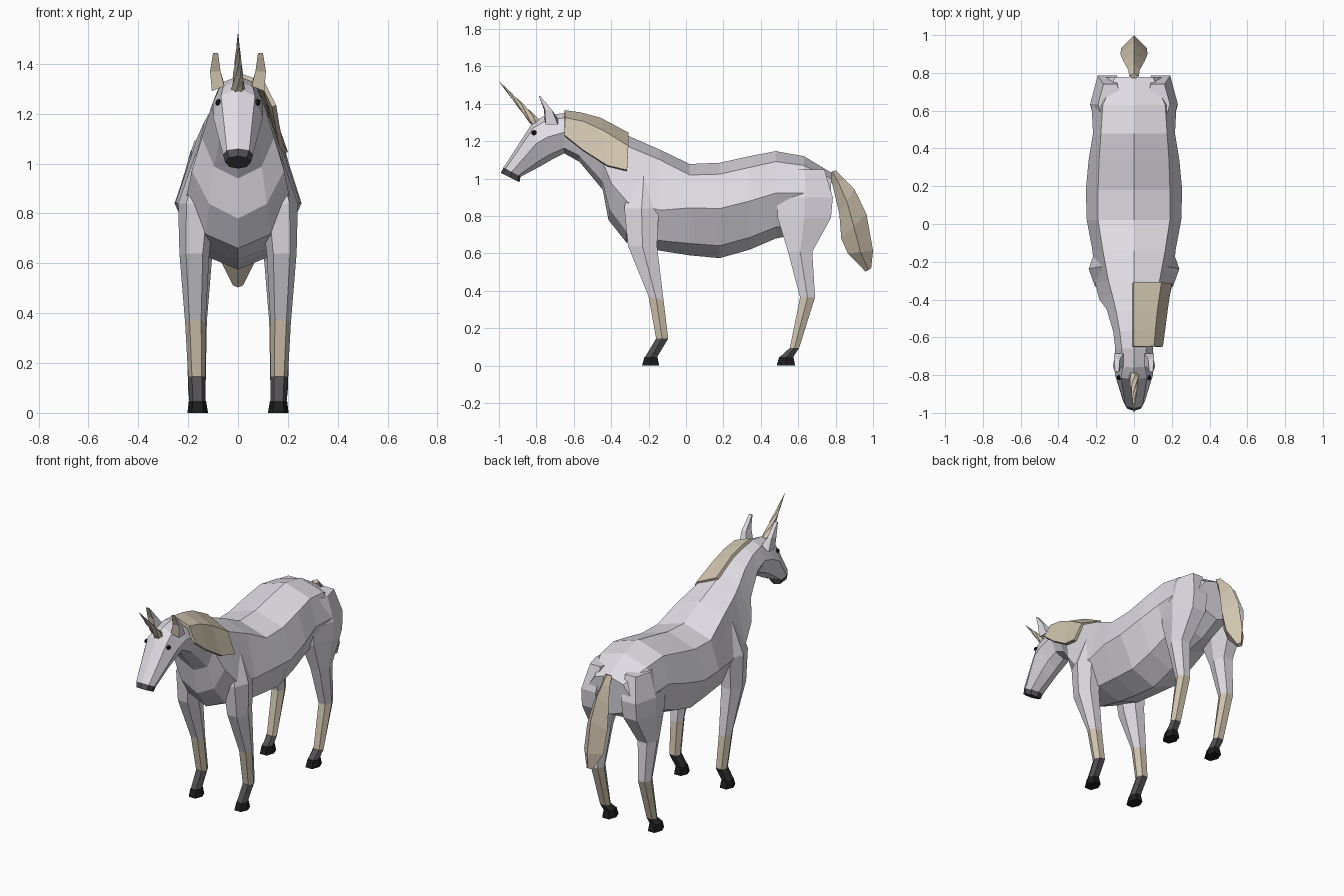
import bpy, bmesh, math
from mathutils import Vector


def material(name, rgb):
    m = bpy.data.materials.new(name)
    m.diffuse_color = (*rgb, 1)
    return m


WHITE = material("white coat", (0.74, 0.72, 0.77))
BEIGE = material("beige hair", (0.64, 0.56, 0.43))
GREY = material("dark grey skin", (0.085, 0.08, 0.085))
BLACK = material("black hoof", (0.012, 0.012, 0.013))


def finish(name, bm, mats):
    bmesh.ops.recalc_face_normals(bm, faces=bm.faces[:])
    me = bpy.data.meshes.new(name)
    bm.to_mesh(me)
    bm.free()
    for m in mats:
        me.materials.append(m)
    ob = bpy.data.objects.new(name, me)
    bpy.context.scene.collection.objects.link(ob)
    return ob


def loft(name, rings, mats, segment_mats=None):
    """Skin a list of equal-sized rings; segment_mats gives a slot per segment."""
    bm = bmesh.new()
    idx = segment_mats or [0] * (len(rings) - 1)
    vs = [[bm.verts.new(p) for p in r] for r in rings]
    n = len(rings[0])
    for k in range(len(vs) - 1):
        for i in range(n):
            j = (i + 1) % n
            bm.faces.new((vs[k][i], vs[k][j], vs[k + 1][j], vs[k + 1][i])).material_index = idx[k]
    bm.faces.new(vs[0]).material_index = idx[0]
    bm.faces.new(vs[-1]).material_index = idx[-1]
    return finish(name, bm, mats)


def body_ring(ty, tz, by, bz, u, m, l, tu=0.12, tm=0.48, tl=0.87):
    """Eight-sided section from a spine point to a belly point."""
    def at(x, t):
        return (x, ty + (by - ty) * t, tz + (bz - tz) * t)
    return [at(0, 0), at(u, tu), at(m, tm), at(l, tl), at(0, 1), at(-l, tl), at(-m, tm), at(-u, tu)]


# Body, neck and head: one skin from rump to muzzle
body = [
    body_ring(0.78, 1.03, 0.765, 0.78, 0.10, 0.165, 0.09),
    body_ring(0.63, 1.12, 0.63, 0.71, 0.165, 0.225, 0.13),
    body_ring(0.48, 1.147, 0.48, 0.68, 0.175, 0.217, 0.15),
    body_ring(0.34, 1.12, 0.34, 0.62, 0.185, 0.24, 0.155),
    body_ring(0.18, 1.085, 0.18, 0.575, 0.19, 0.255, 0.16),
    body_ring(0.02, 1.078, 0.02, 0.59, 0.19, 0.25, 0.155),
    body_ring(-0.14, 1.155, -0.14, 0.615, 0.165, 0.22, 0.15, 0.1, 0.6, 0.9),
    body_ring(-0.30, 1.225, -0.32, 0.66, 0.135, 0.205, 0.13, 0.1, 0.62, 0.9),
    body_ring(-0.37, 1.26, -0.415, 0.78, 0.115, 0.185, 0.115, 0.12, 0.6, 0.88),
    body_ring(-0.46, 1.305, -0.445, 0.94, 0.095, 0.145, 0.095, 0.12, 0.55, 0.87),
    body_ring(-0.57, 1.34, -0.57, 1.09, 0.075, 0.11, 0.07),
    body_ring(-0.66, 1.35, -0.65, 1.135, 0.065, 0.10, 0.06),
    body_ring(-0.76, 1.335, -0.72, 1.10, 0.06, 0.10, 0.06),
    body_ring(-0.82, 1.30, -0.78, 1.065, 0.068, 0.10, 0.055),
    body_ring(-0.975, 1.06, -0.885, 1.01, 0.045, 0.06, 0.045),
    body_ring(-0.99, 1.03, -0.89, 0.98, 0.035, 0.052, 0.035),
]
loft("body_and_head", body, [WHITE, GREY], [0] * 14 + [1])


# Legs: six-sided sections given as (front y, back y, inner x, outer x, z)
def leg_ring(s, yf, yb, xi, xo, z, tilt=0.0):
    ym, w = (yf + yb) / 2, (xo - xi) * 0.22
    pts = [(xi + w, yf, z + tilt), (xo - w, yf, z + tilt), (xo, ym, z),
           (xo - w, yb, z - tilt), (xi + w, yb, z - tilt), (xi, ym, z)]
    return [(s * x, y, zz) for x, y, zz in pts]


FRONT = [
    (-0.29, -0.16, 0.08, 0.17, 1.04),
    (-0.33, -0.145, 0.09, 0.24, 0.84),
    (-0.31, -0.155, 0.115, 0.235, 0.64),
    (-0.20, -0.12, 0.13, 0.212, 0.36, 0.01),
    (-0.16, -0.095, 0.13, 0.20, 0.145),
    (-0.22, -0.155, 0.13, 0.195, 0.045),
]
HIND = [
    (0.53, 0.74, 0.06, 0.19, 1.05),
    (0.485, 0.785, 0.05, 0.232, 0.90),
    (0.49, 0.775, 0.06, 0.232, 0.79),
    (0.545, 0.675, 0.105, 0.222, 0.61),
    (0.61, 0.69, 0.125, 0.208, 0.365),
    (0.555, 0.605, 0.13, 0.20, 0.095),
    (0.50, 0.572, 0.13, 0.195, 0.045),
]
for s, side in ((1, "right"), (-1, "left")):
    for kind, rows in (("front", FRONT), ("hind", HIND)):
        n = len(rows) - 1
        loft(f"{kind}_leg_{side}", [leg_ring(s, *r) for r in rows],
             [WHITE, BEIGE, GREY], [0] * (n - 2) + [1, 2])
        yf, yb = rows[-1][:2]
        loft(f"{kind}_hoof_{side}",
             [leg_ring(s, yf - 0.002, yb + 0.002, 0.128, 0.197, 0.047),
              leg_ring(s, yf - 0.015, yb + 0.012, 0.12, 0.203, 0.0)], [BLACK])

    # Ear: white shell with a beige inner side facing forward
    base = [(0.055, -0.755, 1.31), (0.105, -0.75, 1.29), (0.105, -0.685, 1.29), (0.055, -0.685, 1.32)]
    mid = [(0.07, -0.76, 1.37), (0.112, -0.755, 1.37), (0.105, -0.715, 1.365), (0.075, -0.715, 1.365)]
    tip = [(0.08, -0.787, 1.443), (0.1, -0.787, 1.443), (0.1, -0.78, 1.443), (0.08, -0.78, 1.443)]
    ear = loft(f"ear_{side}", [[(s * x, y, z) for x, y, z in r] for r in (base, mid, tip)],
               [WHITE, BEIGE])
    for f in ear.data.polygons:
        if f.normal.y < -0.6:
            f.material_index = 1

    # Eye
    bm = bmesh.new()
    bmesh.ops.create_icosphere(bm, subdivisions=1, radius=0.015)
    bmesh.ops.translate(bm, verts=bm.verts[:], vec=(s * 0.078, -0.812, 1.245))
    finish(f"eye_{side}", bm, [BLACK])

# Horn: twisted, ridged six-sided cone
start, end = Vector((0, -0.80, 1.295)), Vector((0, -1.0, 1.52))
axis = (end - start).normalized()
side_v = Vector((1, 0, 0))
up_v = axis.cross(side_v)
horn = []
STEPS = 10
for k in range(STEPS + 1):
    t = k / STEPS
    r = 0.027 * (1 - t) + 0.001
    c = start.lerp(end, t)
    horn.append([c + r * (math.cos(a) * side_v + math.sin(a) * up_v)
                 for a in (math.tau * i / 6 + k * 0.35 for i in range(6))])
loft("horn", horn, [BEIGE])

# Mane: thick sheet draped over the right side of the neck
MANE = [
    [(-0.005, -0.65, 1.358), (0.10, -0.648, 1.32), (0.145, -0.65, 1.23)],
    [(-0.005, -0.56, 1.345), (0.108, -0.55, 1.30), (0.158, -0.55, 1.15)],
    [(-0.005, -0.46, 1.318), (0.118, -0.45, 1.255), (0.175, -0.42, 1.068)],
    [(-0.005, -0.31, 1.238), (0.138, -0.31, 1.17), (0.192, -0.315, 1.043)],
]
bm = bmesh.new()
g = [[bm.verts.new(p) for p in row] for row in MANE]
for a, b in zip(g, g[1:]):
    for i in range(2):
        bm.faces.new((a[i], a[i + 1], b[i + 1], b[i]))
mane = finish("mane", bm, [BEIGE])
sol = mane.modifiers.new("thickness", "SOLIDIFY")
sol.thickness = 0.018
sol.offset = 0

# Tail: diamond section, (front y, z, back y, z, half width)
TAIL = [
    (0.765, 1.03, 0.80, 1.045, 0.025),
    (0.785, 0.96, 0.845, 1.00, 0.03),
    (0.82, 0.81, 0.90, 0.945, 0.055),
    (0.83, 0.68, 0.965, 0.81, 0.072),
    (0.865, 0.60, 1.0, 0.615, 0.068),
    (0.96, 0.503, 0.99, 0.52, 0.02),
]
loft("tail", [[(0, yf, zf), (w, (yf + yb) / 2, (zf + zb) / 2), (0, yb, zb),
               (-w, (yf + yb) / 2, (zf + zb) / 2)] for yf, zf, yb, zb, w in TAIL], [BEIGE])
